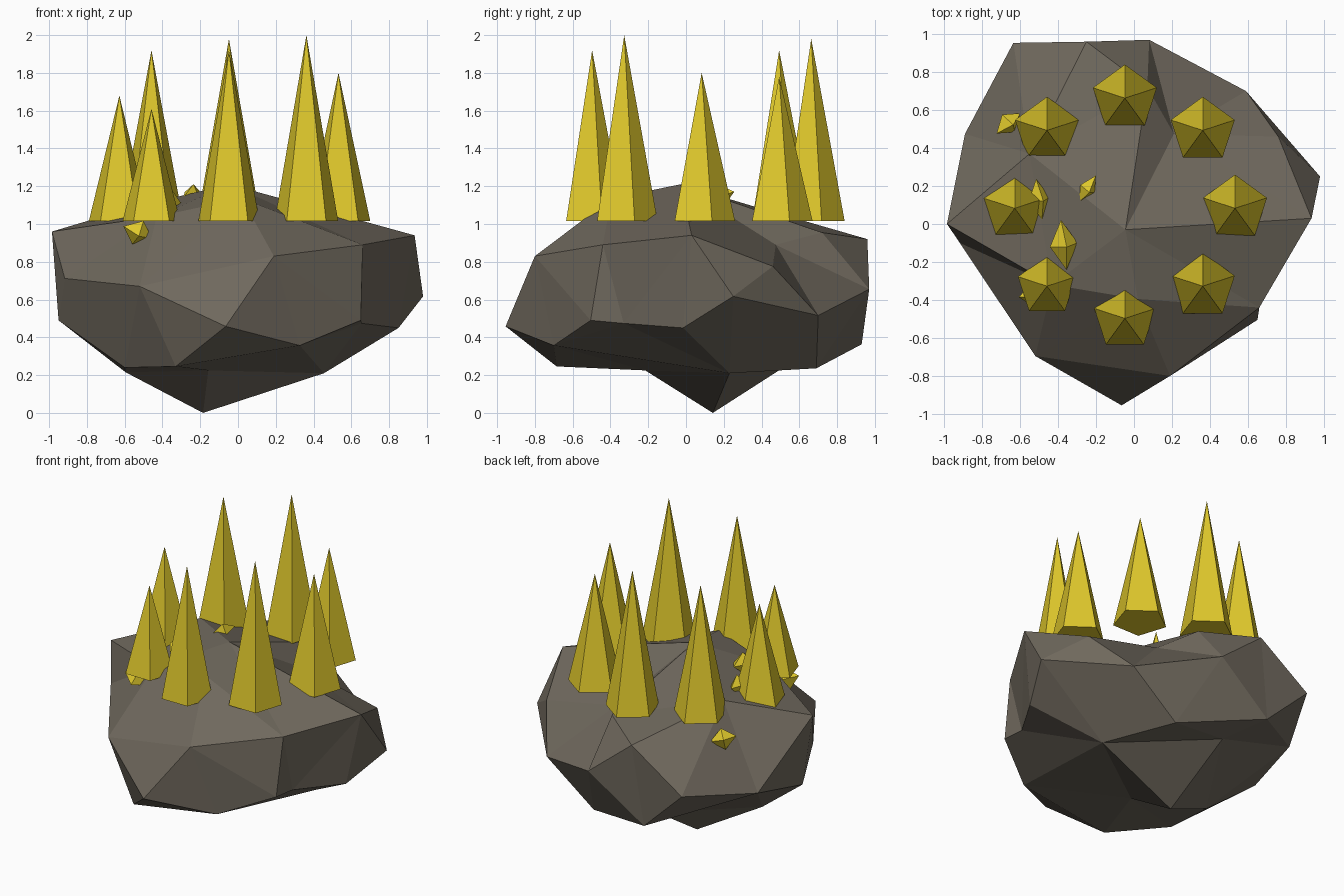
import bpy, bmesh, math
from mathutils import Vector, Euler

if "Cube" in bpy.data.objects:
    bpy.data.objects.remove(bpy.data.objects["Cube"])

def material(name, rgb):
    m = bpy.data.materials.new(name)
    m.diffuse_color = (*rgb, 1)
    m.use_nodes = True
    m.node_tree.nodes["Principled BSDF"].inputs["Base Color"].default_value = m.diffuse_color
    return m

STONE = material("grey_brown_stone", (0.16, 0.14, 0.11))
GOLD = material("yellow_crystal", (0.74, 0.58, 0.025))

def add_object(name, bm, mat):
    me = bpy.data.meshes.new(name)
    bm.to_mesh(me)
    bm.free()
    me.materials.append(mat)
    ob = bpy.data.objects.new(name, me)
    bpy.context.collection.objects.link(ob)
    return ob

# Boulder: corner points, skinned by the hull of their directions from the core
corners = [
    # crown, with a step down on its right
    (-.045, -.03, 1.21), (.21, .475, .89), (.02, -.395, 1.135), (-.55, .37, 1.09), (-.43, -.32, 1.04),
    # shoulder
    (.19, -.80, .83), (.66, -.44, .89), (.935, .03, .94), (.76, .46, .776), (.07, .72, .955),
    (-.25, .96, .92), (-.985, 0, .96), (-.52, -.695, .67),
    # waist
    (-.065, -.955, .458), (.65, -.505, .49), (.98, .25, .617), (.59, .70, .516), (.08, .97, .655),
    (-.635, .954, .658), (-.89, .475, .57), (-.95, .065, .49), (-.917, -.1, .712),
    # underside
    (.327, -.70, .357), (.655, -.33, .474), (.85, -.016, .45), (.455, .23, .21), (.233, .69, .236),
    (-.325, .93, .363), (-.595, .005, .215), (-.60, -.35, .24), (-.33, -.685, .246),
    (-.157, -.216, .225), (-.185, .142, 0),
]
core = Vector((0, 0, .55))
bm = bmesh.new()
pairs = [(bm.verts.new((Vector(c) - core).normalized()), Vector(c)) for c in corners]
# dent tucked under the back overhang
pairs.append((bm.verts.new(Vector((-.15, .5, -.45)).normalized()), Vector((-.21, .625, .31))))
bmesh.ops.convex_hull(bm, input=bm.verts[:])
for v, target in pairs:
    v.co = target
bm.normal_update()
bmesh.ops.recalc_face_normals(bm, faces=bm.faces[:])
add_object("boulder", bm, STONE)

# Ring of five-sided spikes: (tip height, base radius), counter-clockwise from +x
BASE = 1.015
spikes = [(1.80, .177), (1.78, .177), (1.98, .177), (1.92, .177),
          (1.68, .17), (1.61, .161), (1.92, .17), (2.0, .177)]
for i, (tip, radius) in enumerate(spikes):
    a = i * math.pi / 4
    centre = Vector((-.048 + .58 * math.cos(a), .083 + .58 * math.sin(a), BASE))
    bm = bmesh.new()
    apex = bm.verts.new(centre + Vector((0, 0, tip - BASE)))
    ring = []
    for k in range(5):
        t = math.pi / 2 + k * math.tau / 5
        ring.append(bm.verts.new(centre + Vector((math.cos(t), math.sin(t), 0)) * radius))
    bm.faces.new(ring[::-1])
    for k in range(5):
        bm.faces.new((ring[k], ring[(k + 1) % 5], apex))
    add_object(f"crystal_spike_{i + 1}", bm, GOLD)

# Small eight-sided crystal chips half sunk in the stone: centre, half sizes, turn
chips = [
    ((-.66, .53, .91), (.085, .06, .07), (.3, .2, .7)),
    ((-.50, .13, 1.09), (.06, .11, .07), (.2, .3, .2)),
    ((-.245, .185, 1.155), (.045, .085, .06), (.2, .3, -.5)),
    ((-.37, -.11, 1.12), (.075, .135, .07), (.2, .2, .15)),
    ((-.53, -.37, .955), (.085, .07, .07), (.3, .4, .2)),
]
for i, (centre, size, turn) in enumerate(chips):
    bm = bmesh.new()
    rot = Euler(turn).to_matrix()
    tips = {}
    for axis in range(3):
        for sign in (1, -1):
            p = Vector((0, 0, 0))
            p[axis] = sign * size[axis]
            tips[axis, sign] = bm.verts.new(rot @ p + Vector(centre))
    for sx in (1, -1):
        for sy in (1, -1):
            for sz in (1, -1):
                tri = [tips[0, sx], tips[1, sy], tips[2, sz]]
                bm.faces.new(tri if sx * sy * sz > 0 else tri[::-1])
    add_object(f"crystal_chip_{i + 1}", bm, GOLD)
